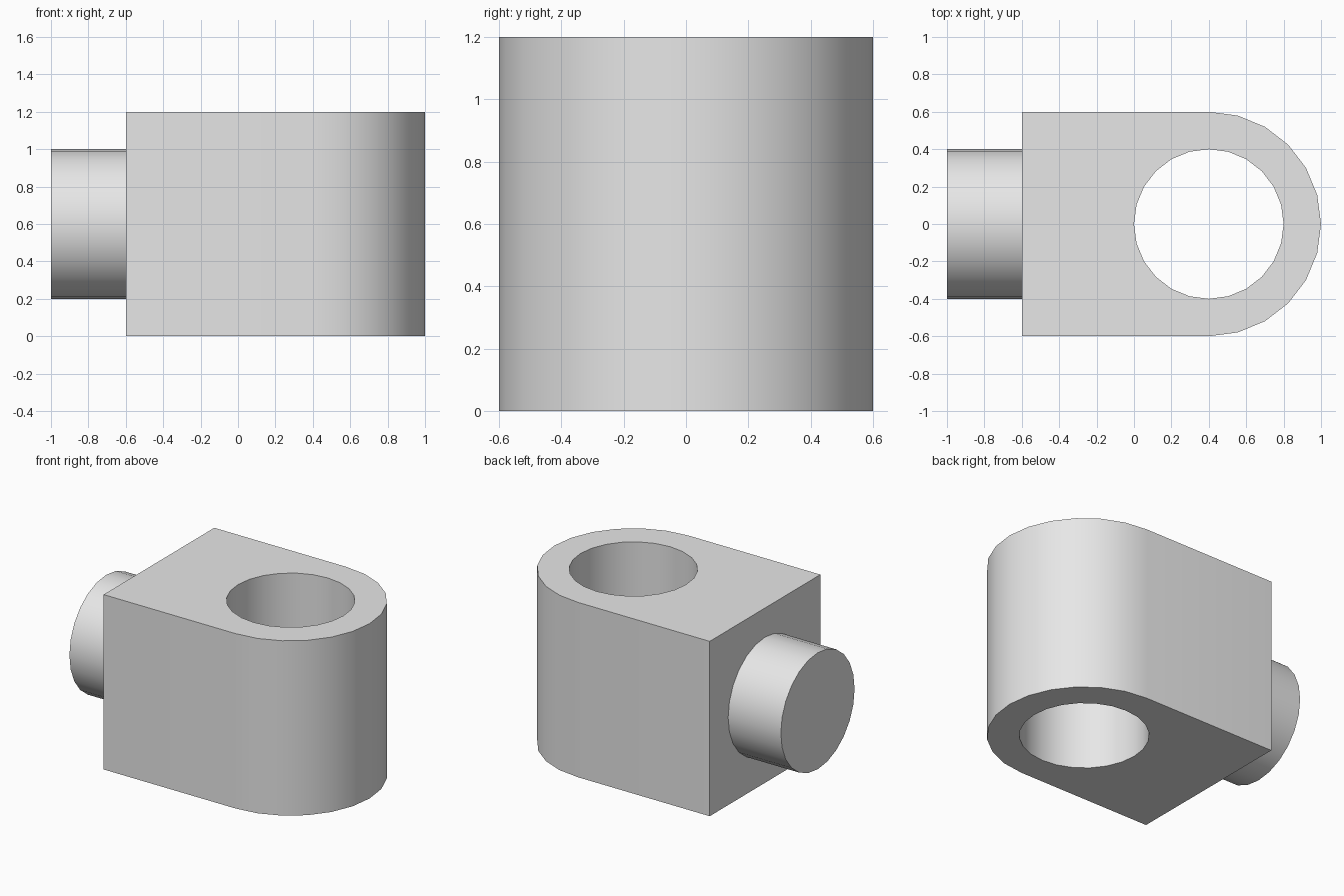
import bpy
import bmesh
from math import cos, sin, pi
from mathutils import Matrix, Vector

if "Cube" in bpy.data.objects:
    bpy.data.objects.remove(bpy.data.objects["Cube"], do_unlink=True)

SIDES = 24
HEIGHT = 1.2
EYE_X = 0.4

# Plain grey finish
grey = bpy.data.materials.new("light grey")
grey.use_nodes = True
grey.diffuse_color = (0.8, 0.8, 0.8, 1)
grey.node_tree.nodes["Principled BSDF"].inputs["Base Color"].default_value = (0.8, 0.8, 0.8, 1)


def finish(bm, name):
    bmesh.ops.recalc_face_normals(bm, faces=bm.faces)
    mesh = bpy.data.meshes.new(name)
    bm.to_mesh(mesh)
    bm.free()
    mesh.materials.append(grey)
    obj = bpy.data.objects.new(name, mesh)
    bpy.context.collection.objects.link(obj)
    bpy.ops.object.select_all(action='DESELECT')
    obj.select_set(True)
    bpy.context.view_layer.objects.active = obj
    bpy.ops.object.shade_smooth_by_angle()


def arc(radius, first, last):
    angles = [2 * pi * i / SIDES for i in range(first, last)]
    return [(EYE_X + radius * cos(a), radius * sin(a), 0) for a in angles]


def add_loop(bm, points):
    verts = [bm.verts.new(p) for p in points]
    return [bm.edges.new((v, verts[i - 1])) for i, v in enumerate(verts)]


# Block with a rounded end and a vertical through hole
bm = bmesh.new()
quarter = SIDES // 4
outline = arc(0.6, -quarter, quarter + 1) + [(-0.6, 0.6, 0), (-0.6, -0.6, 0)]
hole = arc(0.4, 0, SIDES)
edges = add_loop(bm, outline) + add_loop(bm, hole)
bmesh.ops.triangle_fill(bm, edges=edges, use_beauty=True, normal=Vector((0, 0, 1)))
top = bmesh.ops.extrude_face_region(bm, geom=bm.faces[:], use_keep_orig=True)["geom"]
bmesh.ops.translate(bm, vec=(0, 0, HEIGHT),
                    verts=[g for g in top if isinstance(g, bmesh.types.BMVert)])
finish(bm, "eye_block")

# Round stub shaft on the flat end
bm = bmesh.new()
place = Matrix.Translation((-0.8, 0, HEIGHT / 2)) @ Matrix.Rotation(pi / 2, 4, 'Y')
bmesh.ops.create_cone(bm, cap_ends=True, segments=SIDES, radius1=0.4, radius2=0.4,
                      depth=0.4, matrix=place)
finish(bm, "stub_shaft")
